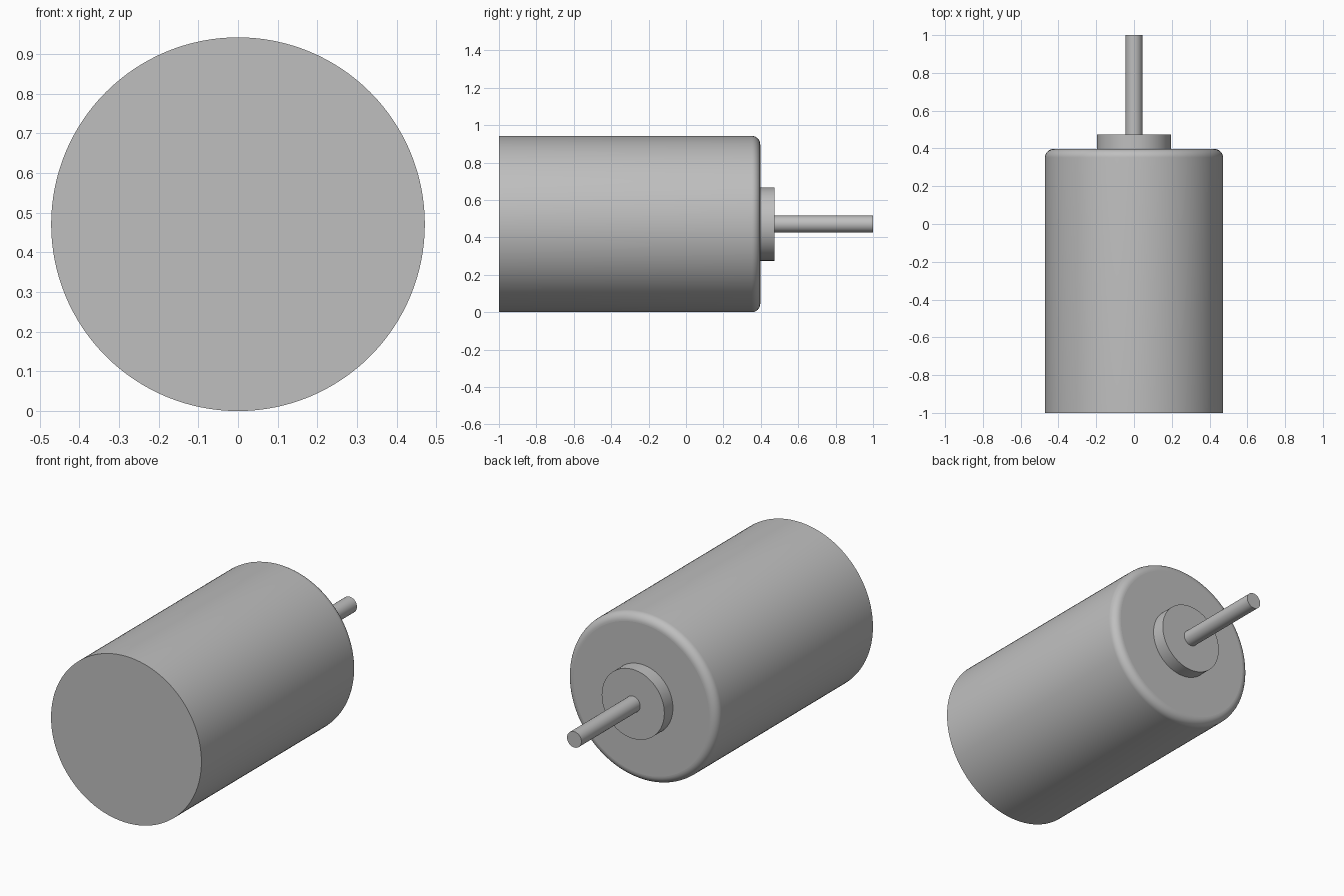
import bpy, bmesh
from math import sin, cos, pi, radians

if "Cube" in bpy.data.objects:
    bpy.data.objects.remove(bpy.data.objects["Cube"])

AXIS_Z = 0.471  # height of the motor axis

steel = bpy.data.materials.new("steel_grey")
steel.diffuse_color = (0.52, 0.52, 0.52, 1)
steel.use_nodes = True
steel.node_tree.nodes["Principled BSDF"].inputs["Base Color"].default_value = steel.diffuse_color


def turned_part(name, profile, sides):
    """Revolve (radius, y) points about the y axis and cap both ends."""
    bm = bmesh.new()
    rings = []
    for r, y in profile:
        rings.append([bm.verts.new((r * cos(2 * pi * i / sides), y,
                                    AXIS_Z + r * sin(2 * pi * i / sides)))
                      for i in range(sides)])
    for a, b in zip(rings, rings[1:]):
        for i in range(sides):
            j = (i + 1) % sides
            bm.faces.new((a[i], a[j], b[j], b[i])).smooth = True
    # Flat end caps
    bm.faces.new(rings[0])
    bm.faces.new(rings[-1])
    bmesh.ops.recalc_face_normals(bm, faces=bm.faces)
    for e in bm.edges:
        e.smooth = e.calc_face_angle(0) < radians(30)
    mesh = bpy.data.meshes.new(name)
    bm.to_mesh(mesh)
    bm.free()
    mesh.materials.append(steel)
    obj = bpy.data.objects.new(name, mesh)
    bpy.context.collection.objects.link(obj)
    return obj


# Motor can with a rounded rim at the shaft end
R, END, FILLET = 0.471, 0.397, 0.045
rim = [(R - FILLET + FILLET * cos(t * pi / 20), END - FILLET + FILLET * sin(t * pi / 20))
       for t in range(11)]
turned_part("motor_can", [(R, -1.0)] + rim, 128)

# Bearing boss and output shaft, each seated slightly into the part behind
turned_part("bearing_boss", [(0.196, 0.39), (0.196, 0.474)], 96)
turned_part("output_shaft", [(0.045, 0.465), (0.045, 1.0)], 48)
